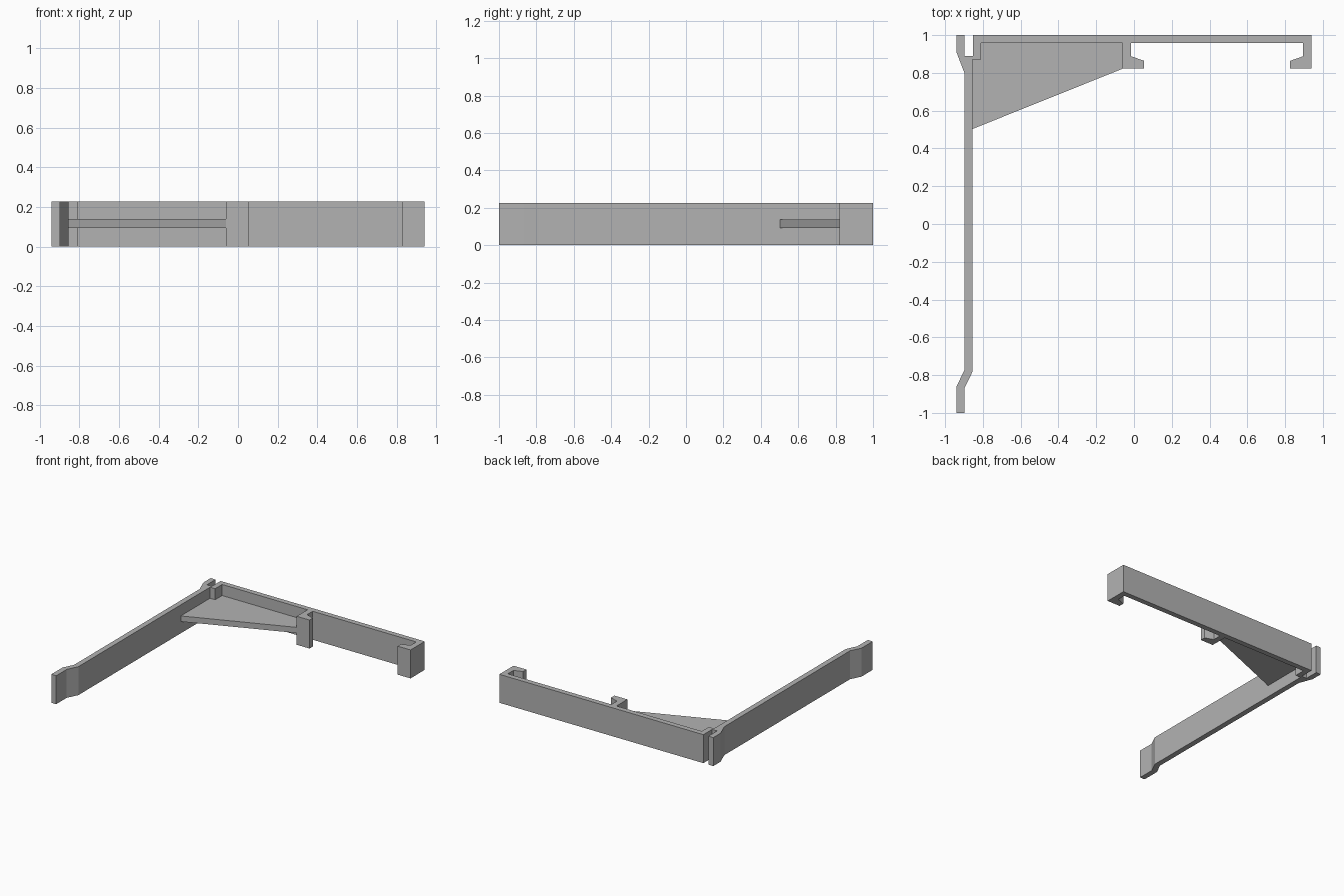
import bpy, bmesh

if "Cube" in bpy.data.objects:
    bpy.data.objects.remove(bpy.data.objects["Cube"])

HEIGHT = 0.226

grey = bpy.data.materials.new("plain grey")
grey.diffuse_color = (0.45, 0.45, 0.45, 1)
grey.use_nodes = True
grey.node_tree.nodes["Principled BSDF"].inputs["Base Color"].default_value = grey.diffuse_color


def extrude(name, outline, z0, z1):
    """Closed prism from a plan outline."""
    bm = bmesh.new()
    face = bm.faces.new([bm.verts.new((x, y, z0)) for x, y in outline])
    top = bmesh.ops.extrude_face_region(bm, geom=[face])["geom"]
    verts = [v for v in top if isinstance(v, bmesh.types.BMVert)]
    bmesh.ops.translate(bm, verts=verts, vec=(0, 0, z1 - z0))
    bmesh.ops.recalc_face_normals(bm, faces=bm.faces)
    mesh = bpy.data.meshes.new(name)
    bm.to_mesh(mesh)
    bm.free()
    mesh.materials.append(grey)
    obj = bpy.data.objects.new(name, mesh)
    bpy.context.collection.objects.link(obj)
    return obj


# Long arm with offset ends, outer side then inner side
arm_outer = [(-0.94, 1), (-0.94, 0.91), (-0.898, 0.80),
             (-0.898, -0.775), (-0.94, -0.86), (-0.94, -1)]
arm_inner = [(-0.897, -1), (-0.897, -0.868), (-0.855, -0.782), (-0.855, 0.87)]
# Corner block beside the slot
corner = [(-0.81, 0.87), (-0.81, 0.958)]
# Catches on the back wall
middle_hook = [(-0.06, 0.958), (-0.06, 0.822), (0.053, 0.822),
               (0.053, 0.864), (-0.015, 0.888), (-0.015, 0.958)]
end_hook = [(0.895, 0.958), (0.895, 0.888), (0.827, 0.864),
            (0.827, 0.822), (0.94, 0.822), (0.94, 1)]
# Slot between the arm tip and the back wall
slot = [(-0.853, 1), (-0.853, 0.89), (-0.897, 0.89), (-0.897, 1)]

extrude("bracket_frame",
        arm_outer + arm_inner + corner + middle_hook + end_hook + slot,
        0, HEIGHT)

# Thin web bracing the corner at mid height
extrude("corner_web",
        [(-0.855, 0.503), (-0.06, 0.822), (-0.06, 0.958),
         (-0.81, 0.958), (-0.81, 0.87), (-0.855, 0.87)],
        0.093, 0.138)
